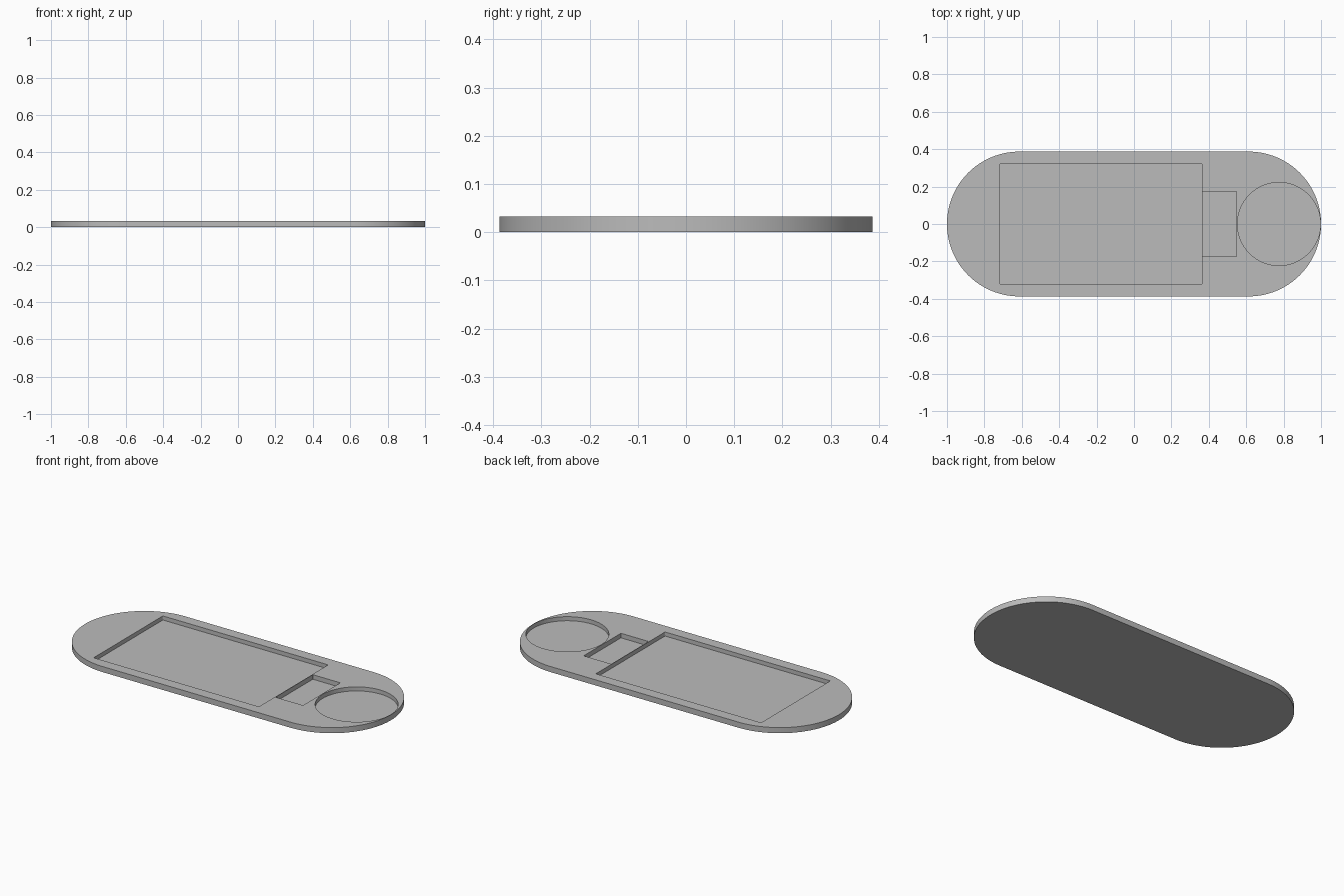
import bpy, bmesh, math

cube = bpy.data.objects.get("Cube")
if cube:
    bpy.data.objects.remove(cube, do_unlink=True)

THICK = 0.033

grey = bpy.data.materials.new("plain grey")
grey.use_nodes = True
grey.diffuse_color = (0.50, 0.50, 0.50, 1)
grey.node_tree.nodes["Principled BSDF"].inputs["Base Color"].default_value = (0.50, 0.50, 0.50, 1)


def rounded_outline(x0, x1, half, radius, steps):
    """Rectangle outline from x0 to x1 with rounded corners."""
    corners = [(x1 - radius, half - radius), (x0 + radius, half - radius),
               (x0 + radius, radius - half), (x1 - radius, radius - half)]
    points = []
    for i, (cx, cy) in enumerate(corners):
        for s in range(steps + 1):
            a = math.pi / 2 * (i + s / steps)
            points.append((cx + radius * math.cos(a), cy + radius * math.sin(a)))
    return points


def prism(name, outline, z0, z1):
    """Extrude a flat outline between two heights."""
    bm = bmesh.new()
    base = bm.faces.new([bm.verts.new((x, y, z0)) for x, y in outline])
    top = bmesh.ops.extrude_face_region(bm, geom=[base])["geom"]
    bmesh.ops.translate(bm, vec=(0, 0, z1 - z0),
                        verts=[v for v in top if isinstance(v, bmesh.types.BMVert)])
    bmesh.ops.remove_doubles(bm, verts=bm.verts, dist=1e-5)
    bmesh.ops.recalc_face_normals(bm, faces=bm.faces)
    mesh = bpy.data.meshes.new(name)
    bm.to_mesh(mesh)
    bm.free()
    mesh.materials.append(grey)
    obj = bpy.data.objects.new(name, mesh)
    bpy.context.collection.objects.link(obj)
    return obj


# Base plate with fully rounded ends
plate = prism("base_plate", rounded_outline(-1, 1, 0.387, 0.3869, 32), 0, THICK)

# Recesses: large tray, small slot, round well
recesses = [
    ("tray_recess", rounded_outline(-0.717, 0.363, 0.323, 0.005, 4), 0.009),
    ("slot_recess", rounded_outline(0.367, 0.547, 0.174, 0.001, 1), 0.006),
    ("round_recess", rounded_outline(0.553, 0.997, 0.222, 0.2219, 24), 0.009),
]
for name, outline, floor in recesses:
    cutter = prism(name + "_cutter", outline, floor, THICK + 0.05)
    cut = plate.modifiers.new(name, 'BOOLEAN')
    cut.operation = 'DIFFERENCE'
    cut.solver = 'EXACT'
    cut.object = cutter
    bpy.context.view_layer.objects.active = plate
    bpy.ops.object.modifier_apply(modifier=name)
    bpy.data.objects.remove(cutter, do_unlink=True)

# Smooth curved walls, sharp rims
bpy.ops.object.select_all(action='DESELECT')
plate.select_set(True)
bpy.context.view_layer.objects.active = plate
bpy.ops.object.shade_smooth_by_angle(angle=math.radians(30))
